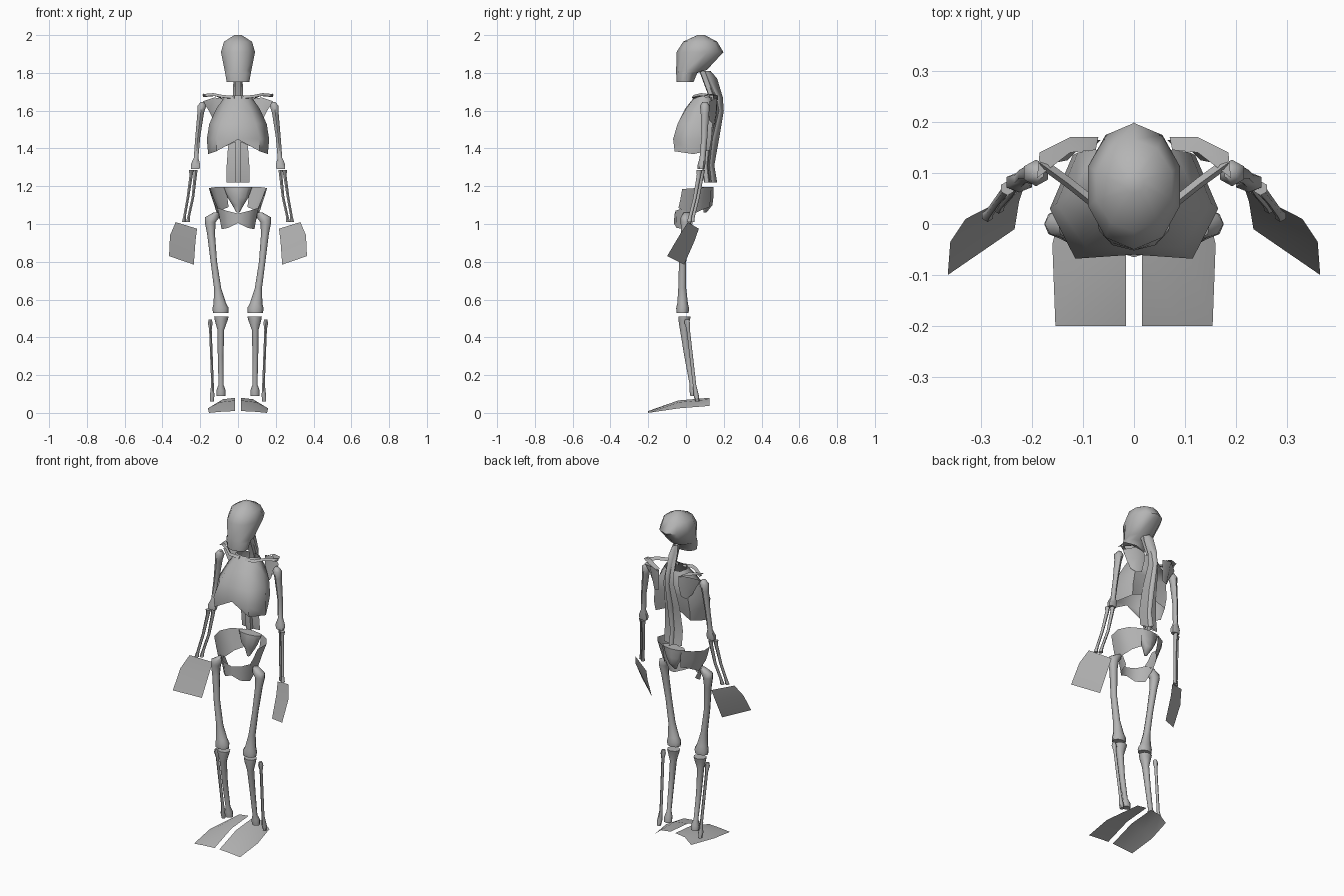
import bpy, bmesh, math

bone = bpy.data.materials.new("bone_grey")
bone.diffuse_color = (0.46, 0.46, 0.46, 1)


def finish(name, bm, mirror=True, angle=60):
    bmesh.ops.remove_doubles(bm, verts=bm.verts, dist=0.0005)
    bmesh.ops.recalc_face_normals(bm, faces=bm.faces)
    me = bpy.data.meshes.new(name)
    bm.to_mesh(me)
    bm.free()
    me.materials.append(bone)
    for p in me.polygons:
        p.use_smooth = True
    me.set_sharp_from_angle(angle=math.radians(angle))
    ob = bpy.data.objects.new(name, me)
    bpy.context.collection.objects.link(ob)
    if mirror:
        m = ob.modifiers.new("mirror", 'MIRROR')
        m.use_axis[0] = True
        m.merge_threshold = 0.001
    return ob


def skin(bm, rows, closed=False, caps=False):
    """Bridge equal-length rows of points with quads."""
    v = [[bm.verts.new(p) for p in r] for r in rows]
    n = len(v[0])
    for a, b in zip(v, v[1:]):
        for i in range(n if closed else n - 1):
            j = (i + 1) % n
            bm.faces.new((a[i], a[j], b[j], b[i]))
    if caps:
        bm.faces.new(v[0])
        bm.faces.new(v[-1])


def sheet(name, rows, mirror=True, angle=60):
    bm = bmesh.new()
    skin(bm, rows)
    return finish(name, bm, mirror, angle)


def loft(name, rings, n=6, mirror=True, angle=60, caps=True):
    """Rings are (x, y, z, radius x, radius y)."""
    bm = bmesh.new()
    rows = [[(x + rx * math.sin(2 * math.pi * i / n), y - ry * math.cos(2 * math.pi * i / n), z)
             for i in range(n)] for x, y, z, rx, ry in rings]
    skin(bm, rows, True, caps)
    return finish(name, bm, mirror, angle)


def between(y0, y1, z, rx):
    return (0, (y0 + y1) / 2, z, rx, (y1 - y0) / 2)


# Skull: cranium with flat face and narrow jaw
loft("skull", [between(-.05, .04, 1.752, .063), between(-.052, .06, 1.80, .072),
               between(-.052, .11, 1.815, .075), between(-.05, .198, 1.91, .095),
               between(-.015, .165, 1.965, .078), (0, .08, 2.0, .02, .02)],
     n=10, mirror=False)

# Spine: body in front, side wings, rear fin
spine = [(1.81, .07, .13, .015), (1.77, .085, .165, .024), (1.67, .122, .195, .028),
         (1.60, .135, .20, .035), (1.45, .10, .175, .05), (1.31, .085, .15, .06),
         (1.22, .095, .165, .06)]
sheet("spine", [[(0, yf, z), (.016, yf + .004, z), (.016, yf + .025, z), (w, yf + .03, z),
                 (.01, yf + .04, z), (0, yb, z)] for z, yf, yb, w in spine], angle=40)

# Rib cage: arched shell, front notch at the bottom
sheet("rib_cage", [
    [(0, .05, 1.68), (.04, .055, 1.68), (.07, .09, 1.675), (.05, .13, 1.67), (0, .14, 1.67)],
    [(0, -.005, 1.61), (.065, .0, 1.61), (.115, .07, 1.61), (.08, .145, 1.61), (0, .15, 1.61)],
    [(0, -.045, 1.53), (.095, -.045, 1.53), (.152, .04, 1.53), (.11, .14, 1.53), (0, .14, 1.53)],
    [(0, -.06, 1.45), (.115, -.068, 1.45), (.165, .03, 1.45), (.12, .135, 1.45), (0, .12, 1.46)],
    [(0, -.06, 1.447), (.115, -.06, 1.385), (.158, .04, 1.37), (.115, .125, 1.39), (0, .11, 1.44)]])

# Collar bones and shoulder blades
bm = bmesh.new()
path = [(.02, .045, 1.67), (.08, .04, 1.675), (.13, .08, 1.685), (.185, .12, 1.68)]
skin(bm, [[(x - .006, y + .01, z - .008), (x, y - .01, z - .006), (x, y, z + .008)]
          for x, y, z in path], True, True)
finish("collar_bone", bm)
sheet("shoulder_blade", [
    [(.065, .165, 1.66), (.125, .165, 1.67), (.185, .125, 1.65)],
    [(.065, .165, 1.60), (.115, .16, 1.60), (.155, .12, 1.60)],
    [(.075, .155, 1.535), (.105, .15, 1.525), (.13, .125, 1.55)]])
sheet("shoulder_ridge", [
    [(.07, .17, 1.655), (.125, .17, 1.68), (.185, .14, 1.69)],
    [(.075, .145, 1.66), (.125, .14, 1.69), (.19, .09, 1.68)]])

# Arms
loft("upper_arm", [(.188, .10, 1.645, .012, .014), (.192, .10, 1.625, .027, .026),
                   (.198, .10, 1.585, .020, .022), (.213, .097, 1.46, .015, .016),
                   (.222, .088, 1.35, .014, .016), (.225, .082, 1.315, .029, .02),
                   (.226, .08, 1.29, .026, .018)])
for name, dx, dy in (("inner_forearm", -.011, .008), ("outer_forearm", .011, -.008)):
    loft(name, [(.237 + dx, .078 + dy, 1.285, .014, .014), (.237 + dx, .076 + dy, 1.26, .010, .011),
                (.252 + dx * 1.2, .055 + dy, 1.14, .008, .009),
                (.272 + dx, .03 + dy, 1.04, .008, .009), (.276 + dx, .024 + dy, 1.01, .012, .012)])
sheet("hand", [[(.33, .01, 1.01), (.217, .068, .975)],
               [(.36, -.035, .94), (.225, .045, .91)],
               [(.365, -.1, .83), (.234, -.01, .785)]])

# Pelvis: flared wings, tail bone wedge, front arch
sheet("hip_wing", [
    [(.145, -.02, 1.185), (.155, .05, 1.19), (.12, .10, 1.195), (.06, .135, 1.195)],
    [(.125, -.03, 1.13), (.132, .04, 1.12), (.105, .09, 1.13), (.055, .13, 1.13)],
    [(.105, -.04, 1.085), (.11, .035, 1.05), (.085, .085, 1.075), (.05, .125, 1.09)]])
loft("tail_bone", [(0, .115, 1.195, .075, .03), (0, .11, 1.14, .055, .035),
                   (0, .115, 1.10, .03, .025), (0, .10, 1.06, .008, .008)], n=8, mirror=False)
sheet("pelvic_arch", [
    [(0, -.06, 1.055), (.06, -.055, 1.07), (.107, -.015, 1.085), (.11, .035, 1.05)],
    [(0, -.065, 1.005), (.05, -.05, .98), (.087, -.01, .972), (.085, .035, 1.0)]])

# Legs
loft("thigh_bone", [(.115, .005, 1.06, .016, .018), (.137, .0, 1.035, .038, .028),
                    (.147, .0, 1.01, .029, .028), (.143, -.005, .95, .021, .022),
                    (.128, -.018, .80, .017, .019), (.108, -.02, .66, .019, .021),
                    (.096, -.018, .58, .033, .028), (.092, -.018, .555, .043, .034),
                    (.092, -.018, .53, .041, .032)], n=8)
loft("shin_bone", [(.088, -.008, .51, .038, .033), (.089, -.01, .49, .034, .03),
                   (.091, -.01, .44, .018, .022), (.092, .008, .30, .015, .017),
                   (.090, .033, .15, .013, .014), (.090, .04, .12, .024, .022),
                   (.090, .043, .09, .024, .02)], n=8)
loft("calf_bone", [(.147, .005, .495, .010, .011), (.147, .007, .475, .014, .015),
                   (.146, .012, .44, .008, .009), (.135, .045, .15, .008, .009),
                   (.137, .055, .09, .014, .014), (.138, .06, .06, .011, .011)])

# Feet: arched plates, high on the inside
sheet("foot", [[(.016, .125, .08), (.08, .125, .072), (.122, .125, .037)],
               [(.016, -.04, .066), (.10, -.04, .056), (.16, -.04, .024)],
               [(.016, -.2, .01), (.09, -.2, .006), (.154, -.2, .0)]])
